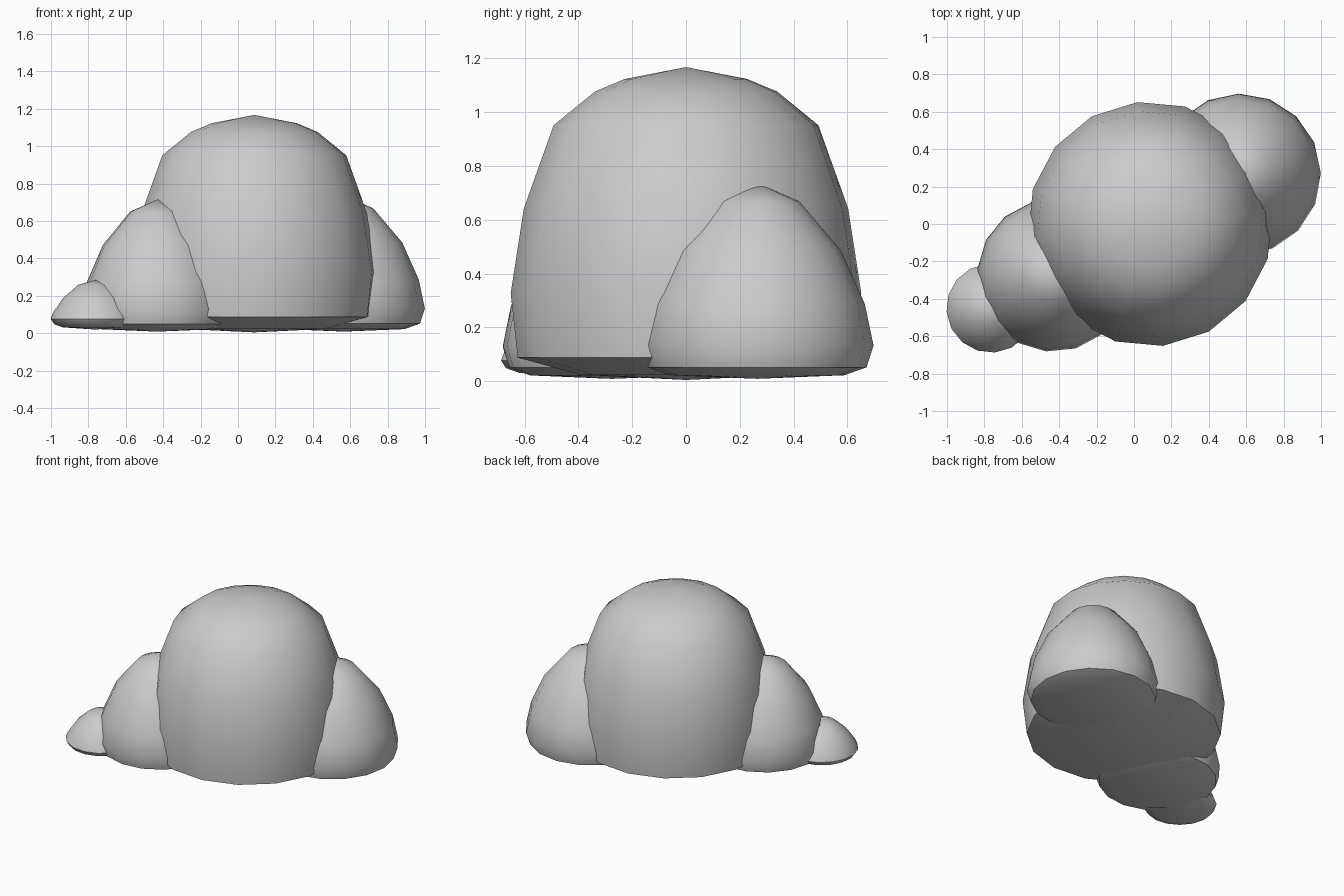
import bpy, bmesh, math

if "Cube" in bpy.data.objects:
    bpy.data.objects.remove(bpy.data.objects["Cube"])


def dome(name, center, radius, height, profile, phase=0.0, sides=16):
    """Lathe a closed dome; profile is (radius, height) fractions from crown to base."""
    bm = bmesh.new()
    cx, cy = center
    rings = []
    for r, h in profile:
        if r == 0:
            rings.append([bm.verts.new((cx, cy, h * height))])
            continue
        rings.append([bm.verts.new((cx + r * radius * math.cos(a), cy + r * radius * math.sin(a), h * height))
                      for a in (phase + 2 * math.pi * i / sides for i in range(sides))])
    for up, low in zip(rings, rings[1:]):
        for i in range(sides):
            j = (i + 1) % sides
            if len(up) == 1:
                bm.faces.new((up[0], low[i], low[j]))
            elif len(low) == 1:
                bm.faces.new((up[i], low[0], up[j]))
            else:
                bm.faces.new((up[i], low[i], low[j], up[j]))
    bmesh.ops.recalc_face_normals(bm, faces=bm.faces[:])
    mesh = bpy.data.meshes.new(name)
    bm.to_mesh(mesh)
    bm.free()
    obj = bpy.data.objects.new(name, mesh)
    bpy.context.collection.objects.link(obj)
    bpy.ops.object.select_all(action='DESELECT')
    obj.select_set(True)
    bpy.context.view_layer.objects.active = obj
    bpy.ops.object.shade_smooth_by_angle(angle=math.radians(50))
    return obj


# Tall, full-shouldered crown with a shallow underside
TALL = [(0, 1), (.35, .962), (.52, .922), (.755, .815), (.925, .55),
        (1, .28), (.96, .075), (.6, .02), (0, .004)]
# Rounder side lobes
ROUND = [(0, 1), (.36, .91), (.72, .66), (.925, .39), (1, .18),
         (.94, .07), (.75, .03), (0, .012)]
# Flat little lobe
LOW = [(0, 1), (.38, .91), (.72, .66), (.95, .38), (1, .27),
       (.92, .17), (.72, .11), (0, .07)]

dome("main_mound", (.087, 0), .655, 1.167, TALL, math.radians(6))
dome("right_lobe", (.567, .265), .432, .735, ROUND, math.radians(1))
dome("left_lobe", (-.43, -.275), .408, .715, ROUND, math.radians(17))
dome("small_lobe", (-.765, -.45), .238, .284, LOW, math.radians(5))
